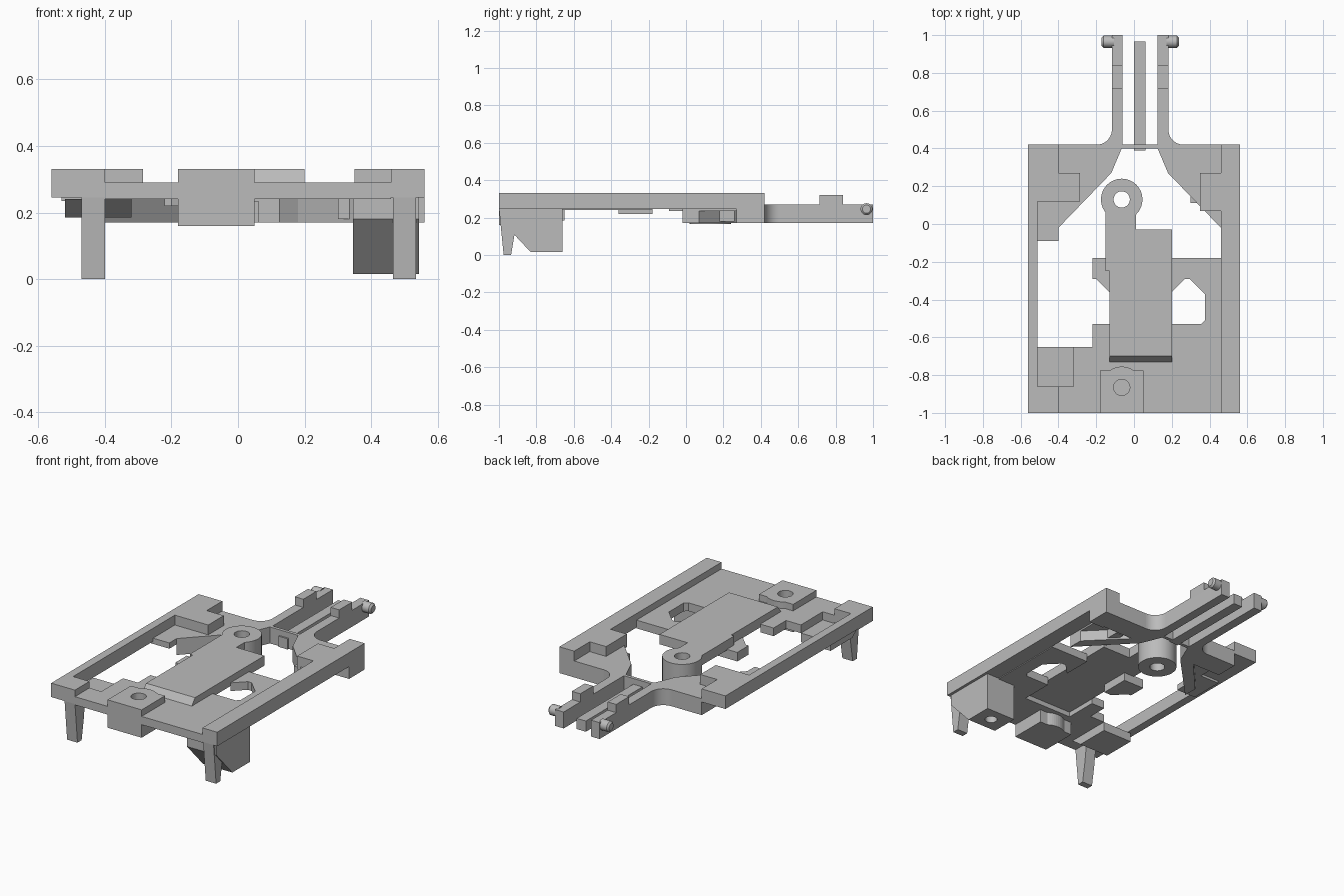
import bpy, bmesh, math
from mathutils import Vector

if "Cube" in bpy.data.objects:
    bpy.data.objects.remove(bpy.data.objects["Cube"], do_unlink=True)

grey = bpy.data.materials.new("plain grey")
grey.use_nodes = True
grey.diffuse_color = (0.5, 0.5, 0.5, 1)
grey.node_tree.nodes["Principled BSDF"].inputs["Base Color"].default_value = (0.5, 0.5, 0.5, 1)


def prism(name, pts, lo, hi, axis="z"):
    """Extrude an outline: (x, y) along z, or (y, z) along x."""
    place = (lambda p, h: (p[0], p[1], h)) if axis == "z" else (lambda p, h: (h, p[0], p[1]))
    bm = bmesh.new()
    face = bm.faces.new([bm.verts.new(place(p, lo)) for p in pts])
    out = bmesh.ops.extrude_face_region(bm, geom=[face])
    move = Vector(place((0, 0), hi - lo))
    bmesh.ops.translate(bm, vec=move, verts=[v for v in out["geom"] if isinstance(v, bmesh.types.BMVert)])
    bmesh.ops.recalc_face_normals(bm, faces=bm.faces)
    mesh = bpy.data.meshes.new(name)
    bm.to_mesh(mesh)
    bm.free()
    ob = bpy.data.objects.new(name, mesh)
    bpy.context.collection.objects.link(ob)
    mesh.materials.append(grey)
    return ob


def box(name, x0, x1, y0, y1, z0, z1):
    return prism(name, [(x0, y0), (x1, y0), (x1, y1), (x0, y1)], z0, z1)


def arc(cx, cy, r, a0, a1, n):
    return [(cx + r * math.cos(math.radians(a0 + (a1 - a0) * i / n)),
             cy + r * math.sin(math.radians(a0 + (a1 - a0) * i / n))) for i in range(n + 1)]


def circle(cx, cy, r, n=32):
    return arc(cx, cy, r, 0, 360, n)[:-1]


def drill(ob, cx, cy, r, z0, z1):
    """Cut a round hole and discard the cutter."""
    cutter = prism("cutter", circle(cx, cy, r), z0, z1)
    mod = ob.modifiers.new("hole", "BOOLEAN")
    mod.operation, mod.solver, mod.object = "DIFFERENCE", "EXACT", cutter
    bpy.context.view_layer.objects.active = ob
    bpy.ops.object.modifier_apply(modifier=mod.name)
    bpy.data.objects.remove(cutter, do_unlink=True)


def smooth(ob):
    bpy.ops.object.select_all(action="DESELECT")
    ob.select_set(True)
    bpy.context.view_layer.objects.active = ob
    bpy.ops.object.shade_smooth_by_angle(angle=math.radians(30))


# Side rails and raised corners
box("right_side_rail", 0.46, 0.56, -1, 0.42, 0.245, 0.33)
box("left_side_rail", -0.56, -0.51, -1, 0.42, 0.25, 0.33)
box("front_corner", -0.56, -0.40, -1, -0.86, 0.245, 0.33)
prism("back_corner_left", [(-0.56, 0.42), (-0.56, 0.12), (-0.285, 0.12), (-0.285, 0.27),
                           (-0.40, 0.27), (-0.40, 0.42)], 0.25, 0.33)
box("back_corner_right", 0.35, 0.47, 0.07, 0.27, 0.25, 0.33)
box("back_corner_foot", 0.46, 0.56, 0.27, 0.42, 0.17, 0.25)
box("left_ledge", -0.53, -0.40, -0.09, 0.12, 0.235, 0.27)

# Base plate with the centre slot and the side window
prism("base_plate", [(-0.40, -1), (0.46, -1), (0.46, -0.18), (0.2, -0.18), (0.2, -0.36),
                     (0.27, -0.29), (0.295, -0.29), (0.375, -0.37), (0.375, -0.51),
                     (0.355, -0.53), (0.2, -0.53), (0.2, -0.73), (-0.13, -0.73),
                     (-0.13, -0.53), (-0.22, -0.53), (-0.22, -0.65), (-0.32, -0.65),
                     (-0.32, -0.86), (-0.40, -0.86)], 0.24, 0.29)
prism("recessed_pad", [(-0.93, 0.24), (-0.86, 0.185), (-0.65, 0.185), (-0.65, 0.24)],
      -0.52, -0.32, "x")
prism("side_tab", [(-0.22, -0.18), (-0.22, -0.29), (-0.20, -0.29), (-0.13, -0.36),
                   (-0.08, -0.36), (-0.08, -0.18)], 0.22, 0.275)

# Front block with a rounded back and a blind hole
bump = arc(-0.065, -0.865, 0.11, 55, 125, 10)
block = prism("front_block", [(-0.18, -1), (0.05, -1), (0.05, -0.775)] + bump + [(-0.18, -0.775)],
              0.16, 0.33)
drill(block, -0.065, -0.865, 0.043, 0.25, 0.4)

# Centre cover with a sloped front, lever and pivot hub
prism("centre_cover", [(-0.73, 0.27), (-0.73, 0.29), (-0.70, 0.33), (-0.03, 0.33), (-0.03, 0.27)],
      -0.13, 0.2, "x")
box("lever", -0.15, 0.01, -0.25, 0.06, 0.27, 0.33)
hub = prism("pivot_hub", circle(-0.065, 0.13, 0.11), 0.165, 0.33)
drill(hub, -0.065, 0.13, 0.043, 0.1, 0.4)
smooth(hub)

# Back yoke: top sheet plus a lower layer of braces and arms
arch = [(-0.12, 0.27), (-0.065, 0.40), (0.125, 0.40), (0.18, 0.27)]
yoke = [(-0.40, 0.42), (-0.40, -0.02)] + arch + [(0.46, -0.02), (0.46, 0.42)]
prism("yoke_sheet", yoke, 0.235, 0.27)
prism("yoke_braces", [(-0.40, 0.42), (-0.40, 0.28), (-0.21, 0.28), (-0.40, 0.07), (-0.40, -0.02)]
      + arch + [(0.46, -0.02), (0.46, 0.07), (0.25, 0.28), (0.46, 0.28), (0.46, 0.42)], 0.17, 0.24)
box("brace_tab", 0.30, 0.35, 0.11, 0.26, 0.18, 0.24)

# Two arms with curved roots, raised steps and end pins
for name, inner, side in (("left", 0.125, 1), ("right", -0.06, -1)):
    outer = inner + side * 0.057
    root = arc(outer + side * 0.08, 0.50, 0.08, 270, 180 if side > 0 else 360, 10)
    arm = prism(name + "_arm", [(inner, 0.40), (outer + side * 0.08, 0.40)] + root
                + [(outer, 1), (inner, 1)], 0.17, 0.27)
    smooth(arm)
    x0, x1 = sorted((inner, outer))
    box(name + "_arm_step", x0, x1, 0.715, 0.84, 0.26, 0.32)
    pin_end = outer + side * 0.055
    a, b = sorted((outer - side * 0.01, pin_end))
    pin = prism(name + "_pin", circle(0.965, 0.245, 0.032, 20), a, b, "x")
    bm = bmesh.new()
    bm.from_mesh(pin.data)
    rim = [e for e in bm.edges if all(abs(v.co.x - pin_end) < 0.001 for v in e.verts)]
    bmesh.ops.bevel(bm, geom=rim, offset=0.01, segments=1, affect="EDGES")
    bm.to_mesh(pin.data)
    bm.free()
    smooth(pin)
box("middle_tongue", 0, 0.062, 0.39, 0.965, 0.17, 0.235)

# Tapered front legs and the wedge foot
for name, x in (("right", -0.47), ("left", 0.465)):
    prism(name + "_leg", [(-1, 0.25), (-0.975, 0), (-0.935, 0), (-0.915, 0.12), (-0.90, 0.25)],
          x, x + 0.07, "x")
wedge = prism("wedge_foot", [(-0.985, 0.25), (-0.985, 0.18), (-0.83, 0.015), (-0.66, 0.015),
                             (-0.66, 0.25)], 0.345, 0.543, "x")
drill(wedge, 0.445, -0.745, 0.035, -0.05, 0.12)
